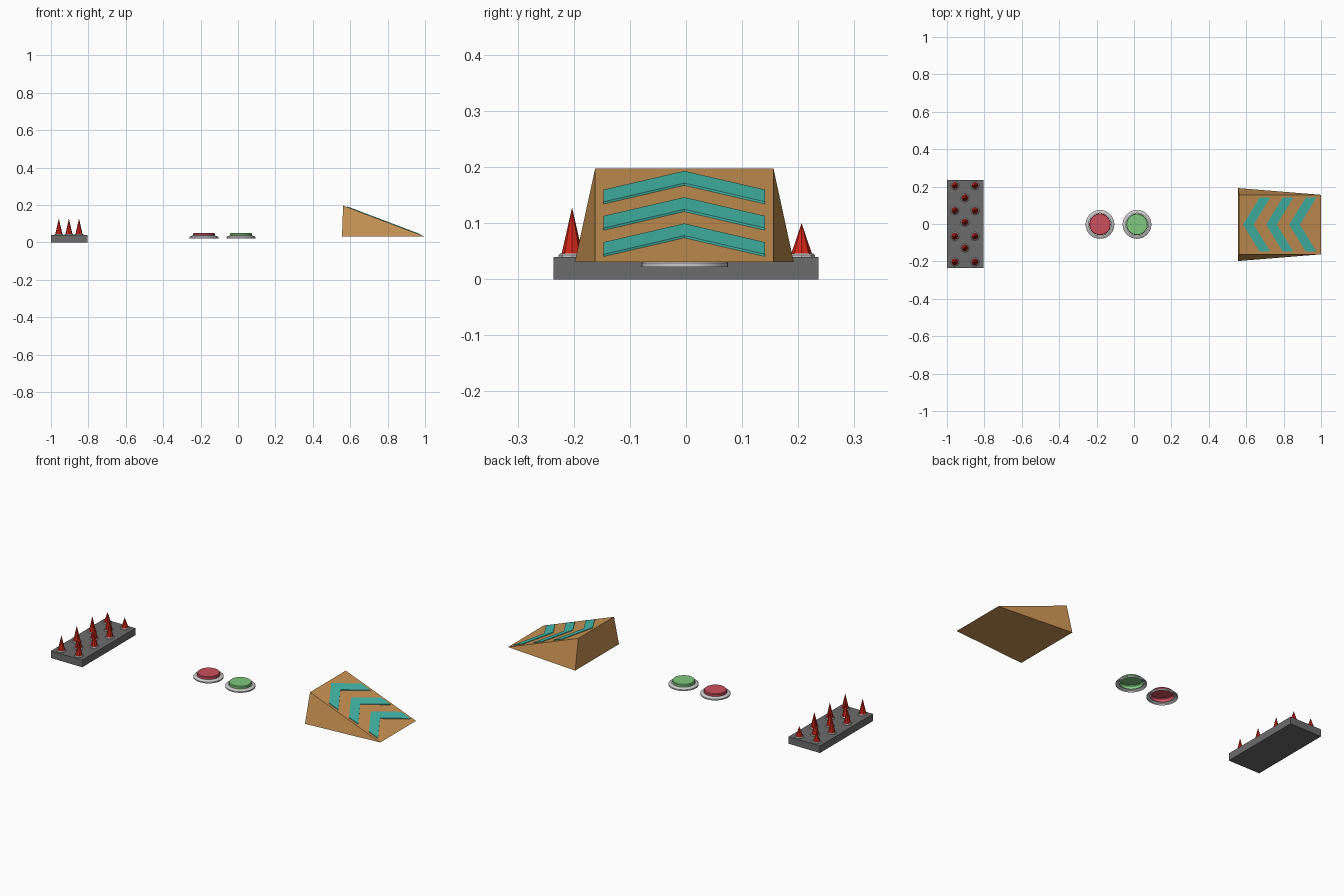
import bpy, bmesh, math

if "Cube" in bpy.data.objects:
    bpy.data.objects.remove(bpy.data.objects["Cube"])

def material(name, rgb):
    m = bpy.data.materials.new(name)
    m.diffuse_color = (*rgb, 1)
    m.use_nodes = True
    m.node_tree.nodes["Principled BSDF"].inputs["Base Color"].default_value = m.diffuse_color
    return m

RED = material("spike_red", (0.65, 0.02, 0.01))
ROSE = material("button_red", (0.6, 0.08, 0.11))
GREEN = material("button_green", (0.22, 0.58, 0.21))
WOOD = material("ramp_orange", (0.6, 0.3, 0.09))
TEAL = material("chevron_teal", (0.06, 0.5, 0.42))
DARK = material("plate_grey", (0.15, 0.15, 0.15))

def mesh_object(name, verts, faces, mat=None, fix=True):
    me = bpy.data.meshes.new(name)
    me.from_pydata(verts, [], faces)
    if fix:
        bm = bmesh.new()
        bm.from_mesh(me)
        bmesh.ops.recalc_face_normals(bm, faces=bm.faces)
        bm.to_mesh(me)
        bm.free()
    ob = bpy.data.objects.new(name, me)
    bpy.context.collection.objects.link(ob)
    if mat:
        me.materials.append(mat)
    return ob

def lathe(name, profile, x, y, sides, mat=None, cap=False, smooth=False):
    """Revolve (radius, z) points listed bottom to top; radius 0 ends in a point."""
    verts, rings, faces = [], [], []
    for r, z in profile:
        n = sides if r > 0 else 1
        rings.append(range(len(verts), len(verts) + n))
        for i in range(n):
            a = math.tau * i / sides
            verts.append((x + r * math.cos(a), y + r * math.sin(a), z))
    for lo, hi in zip(rings, rings[1:]):
        for i in range(sides):
            j = (i + 1) % sides
            if len(hi) == 1:
                faces.append((lo[i], lo[j], hi[0]))
            else:
                faces.append((lo[i], lo[j], hi[j], hi[i]))
    if cap:
        faces.append(tuple(rings[-1]))
    ob = mesh_object(name, verts, faces, mat, fix=False)
    if smooth:
        bpy.context.view_layer.objects.active = ob
        ob.select_set(True)
        bpy.ops.object.shade_smooth_by_angle(angle=math.radians(35))
        ob.select_set(False)
    return ob

def prism(name, outline, height, mat):
    """Extrude an outline of 3D points straight up."""
    n = len(outline)
    verts = outline + [(x, y, z + height) for x, y, z in outline]
    faces = [(i, (i + 1) % n, (i + 1) % n + n, i + n) for i in range(n)]
    faces += [tuple(range(n)), tuple(range(n, 2 * n))]
    return mesh_object(name, verts, faces, mat)

# spike trap plate
prism("spike_plate", [(-1, -0.236, 0), (-0.805, -0.236, 0),
                      (-0.805, 0.236, 0), (-1, 0.236, 0)], 0.04, DARK)

# spikes in staggered rows, each with a flat collar; the last row is shorter
spots = [(x, y) for y in (-0.203, -0.066, 0.072, 0.206) for x in (-0.958, -0.85)]
spots += [(-0.904, y) for y in (-0.128, 0.01, 0.14)]
for x, y in spots:
    tip = 0.1 if y > 0.2 else 0.128
    lathe("spike_collar", [(0.024, 0.039), (0.024, 0.043), (0.021, 0.046)], x, y, 8, cap=True)
    lathe("spike", [(0.019, 0.044), (0, tip)], x, y, 8, RED)

# push buttons, open underneath
for name, x, mat in (("red", -0.182, ROSE), ("green", 0.016, GREEN)):
    lathe(name + "_button_ring", [(0.077, 0.022), (0.077, 0.029), (0.074, 0.032),
                                  (0.062, 0.036), (0.06, 0.036), (0.06, 0.03)],
          x, -0.002, 32, smooth=True)
    lathe(name + "_button_cap", [(0.058, 0.03), (0.058, 0.046), (0.055, 0.05)],
          x, -0.002, 32, mat, cap=True, smooth=True)

# ramp wedge with flared back
YC = -0.003
X0, X1, Z0, ZT = 0.562, 1.0, 0.031, 0.197
mesh_object("ramp", [(0.556, YC - 0.195, Z0), (0.556, YC + 0.195, Z0),
                     (X1, YC + 0.159, Z0), (X1, YC - 0.159, Z0),
                     (X0, YC - 0.159, ZT), (X0, YC + 0.159, ZT)],
            [(0, 1, 2, 3), (0, 1, 5, 4), (4, 5, 2, 3), (0, 3, 4), (1, 2, 5)], WOOD)

# raised chevrons lying on the slope
def on_slope(x, y):
    return (x, YC + y, ZT + (Z0 - ZT) * (x - X0) / (X1 - X0) - 0.001)

for k in range(3):
    s = 0.583 + 0.1235 * k
    for side in (-1, 1):
        prism("chevron_arm", [on_slope(s, 0), on_slope(s + 0.057, 0),
                              on_slope(s + 0.145, side * 0.144),
                              on_slope(s + 0.088, side * 0.144)], 0.005, TEAL)
